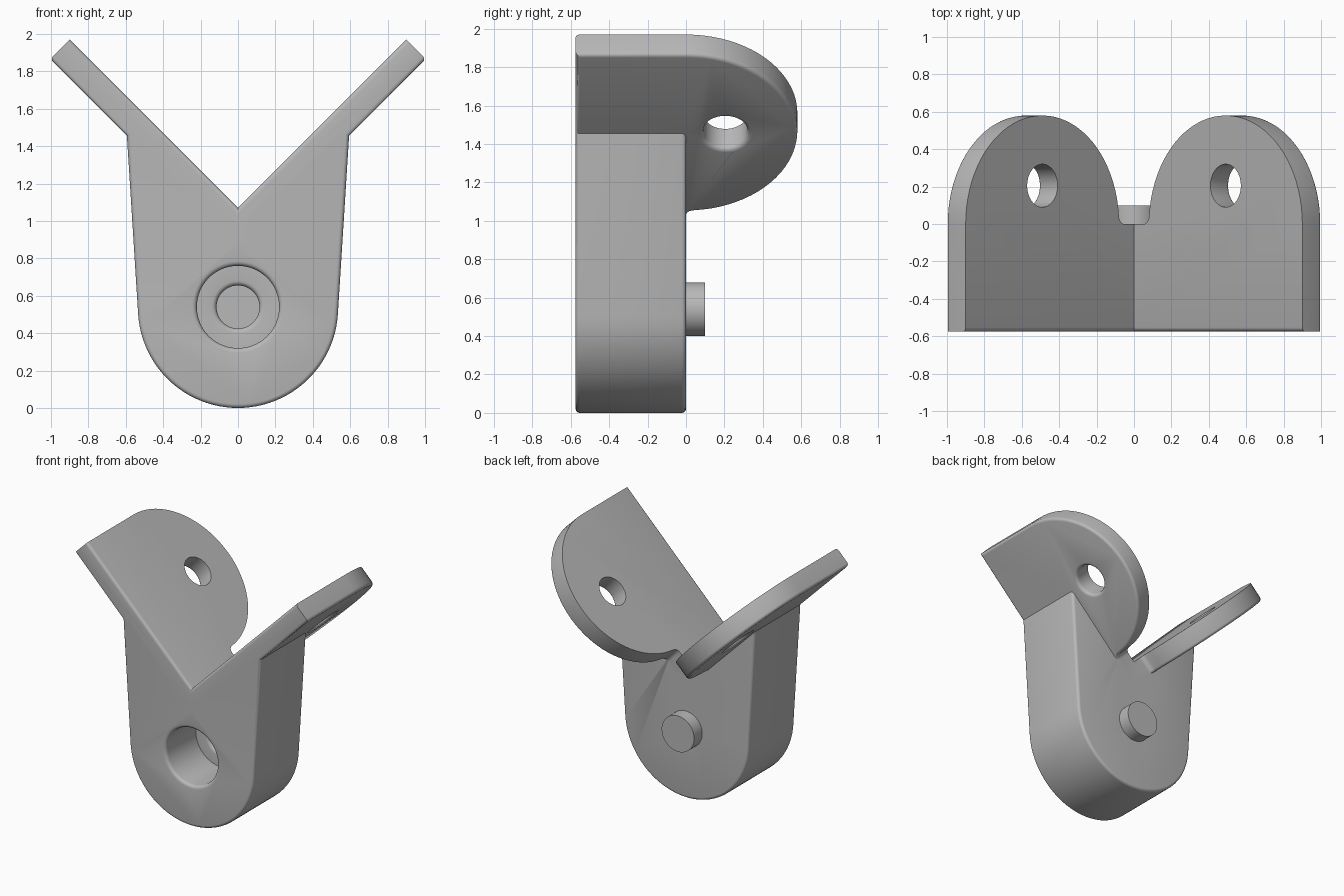
import bpy, bmesh
from math import radians, sin, cos, pi, sqrt
from mathutils import Matrix, Vector

default = bpy.data.objects.get("Cube")
if default:
    bpy.data.objects.remove(default, do_unlink=True)

FRONT = -0.575     # front plane of the bracket
VALLEY = 1.07      # height of the V bottom
THICK = 0.148      # wing thickness
LENGTH = 0.9 * sqrt(2)
RADIUS = 0.58      # rounded wing end
ROUND = 0.022      # edge rounding
HUB = 0.535        # lower round of the body, also its centre height

grey = bpy.data.materials.new("plain_grey")
grey.use_nodes = True
colour = (0.48, 0.48, 0.48, 1)
grey.diffuse_color = colour
grey.node_tree.nodes["Principled BSDF"].inputs["Base Color"].default_value = colour


def make_object(name, bm):
    bmesh.ops.recalc_face_normals(bm, faces=bm.faces)
    mesh = bpy.data.meshes.new(name)
    bm.to_mesh(mesh)
    bm.free()
    mesh.materials.append(grey)
    obj = bpy.data.objects.new(name, mesh)
    bpy.context.collection.objects.link(obj)
    return obj


def prism(points, offset):
    bm = bmesh.new()
    face = bm.faces.new([bm.verts.new(p) for p in points])
    new = bmesh.ops.extrude_face_region(bm, geom=[face])["geom"]
    bmesh.ops.translate(bm, vec=offset, verts=[g for g in new if isinstance(g, bmesh.types.BMVert)])
    bmesh.ops.recalc_face_normals(bm, faces=bm.faces)
    return bm


def round_edges(bm, rule):
    edges = [e for e in bm.edges if rule(e.verts[0].co, e.verts[1].co)]
    bmesh.ops.bevel(bm, geom=edges, offset=ROUND, segments=4, profile=0.5,
                    affect='EDGES', clamp_overlap=True)


def lathe(profile):
    # Solid of revolution about local z from (radius, height) points
    bm = bmesh.new()
    verts = [bm.verts.new((r, 0, h)) for r, h in profile]
    edges = [bm.edges.new(pair) for pair in zip(verts, verts[1:])]
    bmesh.ops.spin(bm, geom=verts + edges, cent=(0, 0, 0), axis=(0, 0, 1),
                   angle=2 * pi, steps=64)
    bmesh.ops.remove_doubles(bm, verts=bm.verts, dist=0.0001)
    return bm


def rim(r, h, grow, size=0.025):
    # Quarter round that widens a hole towards its mouth at height h
    arc = [(r + size * (1 - cos(a)), h + grow * size * (sin(a) - 1))
           for a in [i * pi / 8 for i in range(5)]]
    return arc if grow > 0 else arc[::-1]


def use(obj, kind, **settings):
    mod = obj.modifiers.new(kind.lower(), kind)
    for key, value in settings.items():
        setattr(mod, key, value)
    bpy.context.view_layer.objects.active = obj
    bpy.ops.object.modifier_apply(modifier=mod.name)


def combine(obj, other, operation):
    use(obj, 'BOOLEAN', operation=operation, solver='EXACT', object=other)
    bpy.data.objects.remove(other, do_unlink=True)


# Body: round bottom and slightly flaring sides, topped inside the wings
start, end = radians(183.6), radians(356.4)
outline = [(HUB * cos(a), FRONT, HUB + HUB * sin(a))
           for a in [start + (end - start) * i / 48 for i in range(49)]]
outline += [(0.6, FRONT, 1.55), (0, FRONT, 0.95), (-0.6, FRONT, 1.55)]
bm = prism(outline, (0, -FRONT, 0))


def body_rim(a, b):
    on_top = all(abs(p.z - abs(p.x) - 0.95) < 0.01 for p in (a, b))
    return abs(a.y - b.y) < 0.001 and not on_top


round_edges(bm, body_rim)
bracket = make_object("bracket", bm)

# Wings: flat plates with a round rear end, tilted to form a V
mid = LENGTH - RADIUS
fillet = 0.04
plan = [(-0.3, FRONT, 0), (LENGTH, FRONT, 0)]
plan += [(mid + RADIUS * cos(i * pi / 40), RADIUS * sin(i * pi / 40), 0) for i in range(40)]
plan += [(mid - RADIUS - fillet + fillet * cos(a), fillet - fillet * sin(a), 0)
         for a in [i * pi / 12 for i in range(7)]]
plan += [(-0.3, 0, 0)]
bm = prism(plan, (0, 0, -THICK))


def wing_rim(a, b):
    inner = a.x < -0.2 and b.x < -0.2
    root = abs(a.y) < 0.001 and abs(b.y) < 0.001
    under = a.z < -0.1 and b.z < -0.1
    front = a.y < -0.5 and b.y < -0.5 and abs(a.z - b.z) < 0.001
    return (under or front) and not inner and not root


round_edges(bm, wing_rim)
tilt = Matrix.Translation((0, 0, VALLEY)) @ Matrix.Rotation(radians(-45), 4, 'Y')
bmesh.ops.transform(bm, matrix=tilt, verts=bm.verts)
bmesh.ops.bisect_plane(bm, geom=bm.verts[:] + bm.edges[:] + bm.faces[:],
                       plane_co=(0, 0, 0), plane_no=(1, 0, 0), clear_inner=True)
wings = make_object("wings", bm)
use(wings, 'MIRROR', use_clip=True)
combine(bracket, wings, 'UNION')

# Wing holes, rounded on the underside
profile = [(0, -0.3), (0.14, -0.3)] + rim(0.115, -THICK, -1) + [(0.115, 0.1), (0, 0.1)]
bm = lathe(profile)
place = tilt @ Matrix.Translation((mid, 0.205, 0))
bmesh.ops.transform(bm, matrix=place, verts=bm.verts)
holes = make_object("wing_holes", bm)
use(holes, 'MIRROR')
combine(bracket, holes, 'DIFFERENCE')

# Stepped body hole: wide bore from the front, narrow hole through the back
floor = 0.205
profile = [(0, -0.1), (0.14, -0.1)] + rim(0.115, 0, -1)
profile += rim(0.115, floor, 1) + [(0.22, floor)] + rim(0.22, -FRONT, 1)
profile += [(0.245, 0.7), (0, 0.7)]
bm = lathe(profile)
turn = Matrix.Translation((0, 0, 0.54)) @ Matrix.Rotation(radians(90), 4, 'X')
bmesh.ops.transform(bm, matrix=turn, verts=bm.verts)
combine(bracket, make_object("bore", bm), 'DIFFERENCE')

# Smooth the rounded edges and keep the folds crisp
bpy.ops.object.select_all(action='DESELECT')
bracket.select_set(True)
bpy.context.view_layer.objects.active = bracket
bpy.ops.object.shade_smooth_by_angle(angle=radians(30))
